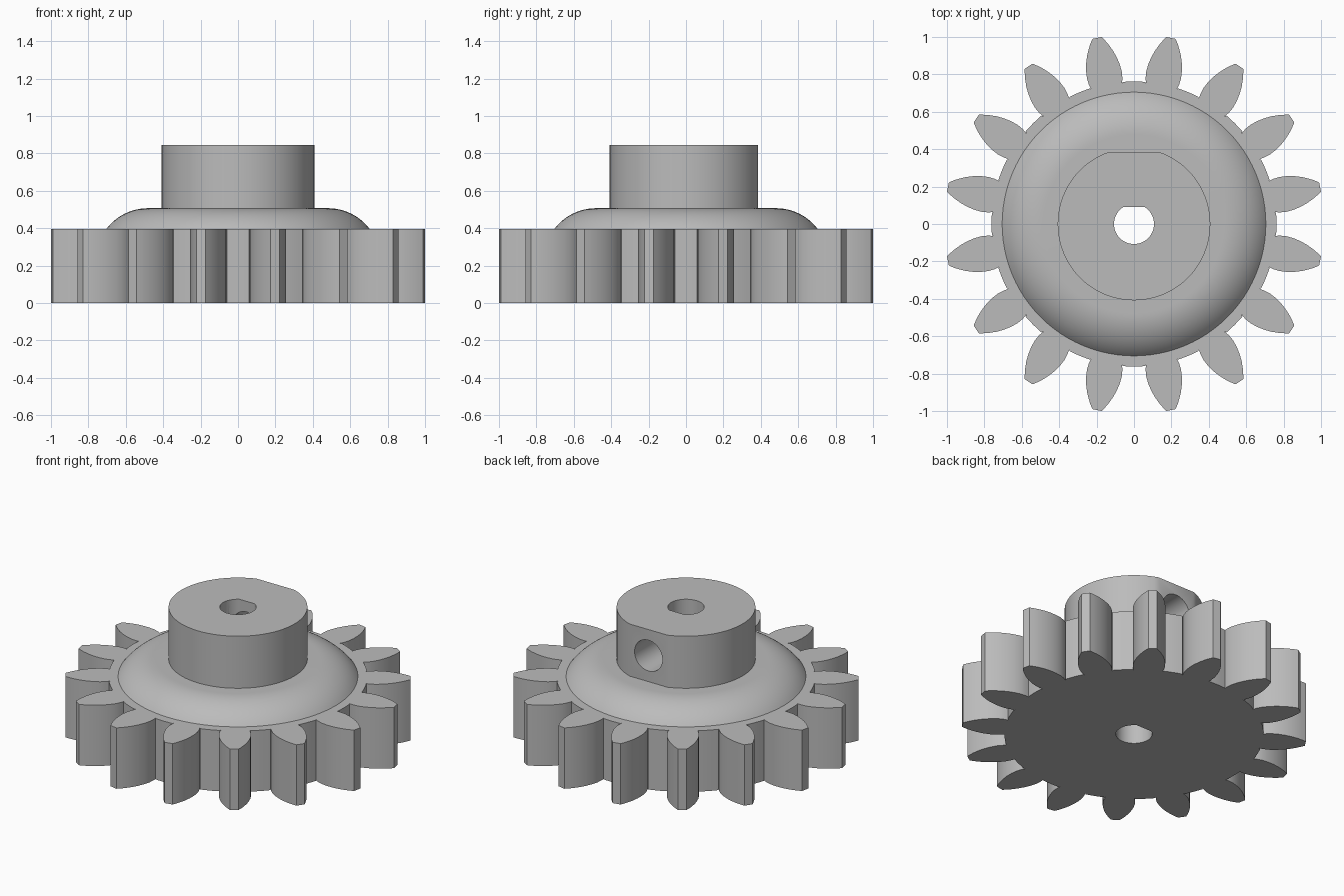
import bpy, bmesh, math
from mathutils import Matrix, Vector

TEETH = 16
GEAR_H, DOME_H, HUB_H = 0.395, 0.507, 0.845
ROOT_R = 0.762
HUB_R, HUB_FLAT = 0.408, 0.385
BORE_R, BORE_FLAT = 0.107, 0.092
SCREW_R = 0.1

if "Cube" in bpy.data.objects:
    bpy.data.objects.remove(bpy.data.objects["Cube"])

grey = bpy.data.materials.new("plain grey")
grey.use_nodes = True
colour = (0.5, 0.5, 0.5, 1)
grey.diffuse_color = colour
grey.node_tree.nodes["Principled BSDF"].inputs["Base Color"].default_value = colour


def prism(name, outline, z0, z1):
    """Extrude a closed 2D outline between two heights."""
    bm = bmesh.new()
    face = bm.faces.new([bm.verts.new((x, y, z0)) for x, y in outline])
    top = bmesh.ops.extrude_face_region(bm, geom=[face])
    verts = [g for g in top["geom"] if isinstance(g, bmesh.types.BMVert)]
    bmesh.ops.translate(bm, verts=verts, vec=(0, 0, z1 - z0))
    return finish(name, bm)


def finish(name, bm):
    bmesh.ops.recalc_face_normals(bm, faces=bm.faces)
    mesh = bpy.data.meshes.new(name)
    bm.to_mesh(mesh)
    bm.free()
    mesh.materials.append(grey)
    obj = bpy.data.objects.new(name, mesh)
    bpy.context.collection.objects.link(obj)
    return obj


def polar(r, a):
    return r * math.cos(a), r * math.sin(a)


def d_shape(radius, flat, steps=96):
    """Circle cut by a flat on its +y side."""
    half = math.acos(flat / radius)
    start, sweep = math.pi / 2 + half, math.tau - 2 * half
    return [polar(radius, start + sweep * i / steps) for i in range(steps + 1)]


def activate(obj):
    bpy.ops.object.select_all(action="DESELECT")
    obj.select_set(True)
    bpy.context.view_layer.objects.active = obj


def cut(obj, cutter):
    mod = obj.modifiers.new("cut", "BOOLEAN")
    mod.operation, mod.solver, mod.object = "DIFFERENCE", "EXACT", cutter
    activate(obj)
    bpy.ops.object.modifier_apply(modifier=mod.name)


# Toothed wheel: one curved flank (radius along tooth, half width), mirrored
flank = [(0.748, 0.083), (0.775, 0.091), (0.81, 0.095), (0.85, 0.092), (0.89, 0.084),
         (0.93, 0.071), (0.965, 0.055), (0.99, 0.041), (1.014, 0.025)]
tooth = [(r, -w) for r, w in flank] + [(r, w) for r, w in reversed(flank)]
pitch = math.tau / TEETH
outline = []
for k in range(TEETH):
    turn = Matrix.Rotation((k + 0.5) * pitch, 2)
    outline += [tuple(turn @ Vector(p)) for p in tooth]
    # Valley floor between this tooth and the next
    outline += [polar(ROOT_R, (k + 1) * pitch + a * pitch * 0.2) for a in (-1, -0.5, 0, 0.5, 1)]
gear = prism("toothed_wheel", outline, 0, GEAR_H)

# Rounded shoulder: a lathed arc running into a flat top
rise, run = DOME_H - GEAR_H, 0.225
arc_r = (run ** 2 + rise ** 2) / (2 * rise)
arc_end = math.asin(run / arc_r)
profile = [(0, GEAR_H)]
for i in range(17):
    a = arc_end * (1 - i / 16)
    profile.append((0.705 - run + arc_r * math.sin(a), DOME_H - arc_r * (1 - math.cos(a))))
profile.append((0, DOME_H))
bm = bmesh.new()
ring = [bm.verts.new((r, 0, z)) for r, z in profile]
edges = [bm.edges.new(pair) for pair in zip(ring, ring[1:])]
bmesh.ops.spin(bm, geom=ring + edges, cent=(0, 0, 0), axis=(0, 0, 1),
               angle=math.tau, steps=96)
bmesh.ops.remove_doubles(bm, verts=bm.verts, dist=0.0001)
dome = finish("rounded_shoulder", bm)

# Hub with a flat on the back
hub = prism("hub", d_shape(HUB_R, HUB_FLAT), DOME_H, HUB_H)

# D-shaped shaft bore through every part
bore = prism("bore_cutter", d_shape(BORE_R, BORE_FLAT, 48), -0.1, 1)
for part in (gear, dome, hub):
    cut(part, bore)

# Set-screw hole from the flat into the bore
screw = prism("screw_cutter", [polar(SCREW_R, math.tau * i / 48) for i in range(48)], 0, 0.6)
screw.data.transform(Matrix.Translation((0, 0, (DOME_H + HUB_H) / 2))
                     @ Matrix.Rotation(-math.pi / 2, 4, "X"))
cut(hub, screw)

for cutter in (bore, screw):
    bpy.data.objects.remove(cutter)
for part in (gear, dome, hub):
    activate(part)
    bpy.ops.object.shade_smooth_by_angle(angle=math.radians(25))
